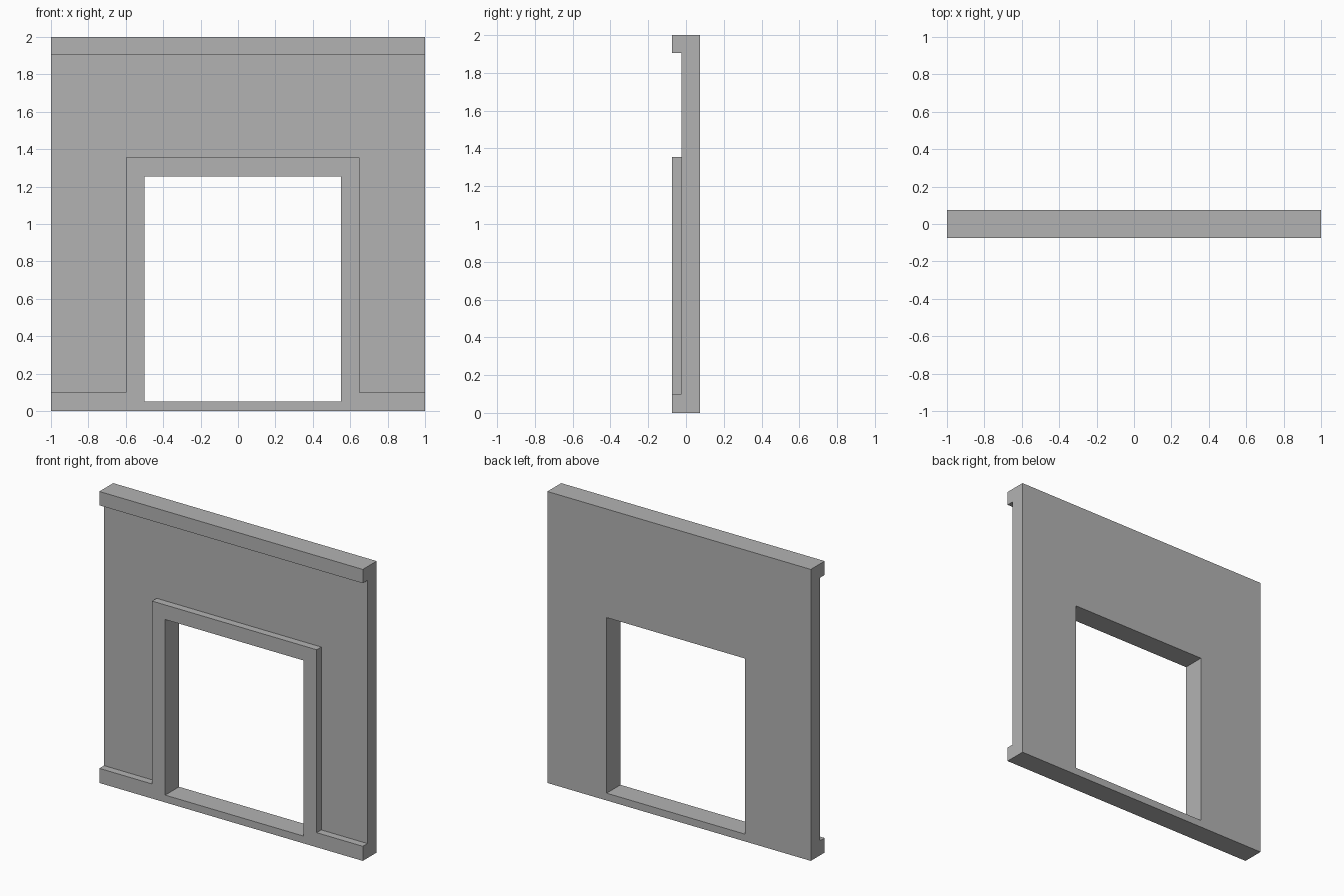
import bpy
import bmesh

if "Cube" in bpy.data.objects:
    bpy.data.objects.remove(bpy.data.objects["Cube"], do_unlink=True)

grey = bpy.data.materials.new("plain_grey")
grey.use_nodes = True
colour = (0.45, 0.45, 0.45, 1.0)
grey.diffuse_color = colour
grey.node_tree.nodes["Principled BSDF"].inputs["Base Color"].default_value = colour

FRONT, FACE, BACK = -0.075, -0.025, 0.075


def prism(name, outline, y0, y1):
    """Extrude an (x, z) outline from y0 to y1."""
    bm = bmesh.new()
    face = bm.faces.new([bm.verts.new((x, y0, z)) for x, z in outline])
    extruded = bmesh.ops.extrude_face_region(bm, geom=[face])["geom"]
    moved = [v for v in extruded if isinstance(v, bmesh.types.BMVert)]
    bmesh.ops.translate(bm, verts=moved, vec=(0, y1 - y0, 0))
    bmesh.ops.recalc_face_normals(bm, faces=bm.faces)
    mesh = bpy.data.meshes.new(name)
    bm.to_mesh(mesh)
    bm.free()
    mesh.materials.append(grey)
    obj = bpy.data.objects.new(name, mesh)
    bpy.context.collection.objects.link(obj)
    return obj


def rectangle(x0, x1, z0, z1):
    return [(x0, z0), (x1, z0), (x1, z1), (x0, z1)]


# Full-depth wall block
wall = prism("doorway_wall", rectangle(-1, 1, 0, 2), FRONT, BACK)

# Doorway through the wall, leaving a low sill
opening = prism("opening_cutter", rectangle(-0.5, 0.55, 0.05, 1.255), -0.3, 0.3)

# Recessed front surface, leaving the cornice, skirting and door surround
recess_outline = [(-1.2, 0.1), (-0.6, 0.1), (-0.6, 1.355), (0.65, 1.355),
                  (0.65, 0.1), (1.2, 0.1), (1.2, 1.905), (-1.2, 1.905)]
recess = prism("recess_cutter", recess_outline, -0.3, FACE)

for cutter in (opening, recess):
    cutter.hide_render = True
    cut = wall.modifiers.new(cutter.name, "BOOLEAN")
    cut.operation = "DIFFERENCE"
    cut.solver = "EXACT"
    cut.object = cutter

# Bake the cuts and discard the cutters
depsgraph = bpy.context.evaluated_depsgraph_get()
finished = bpy.data.meshes.new_from_object(wall.evaluated_get(depsgraph))
wall.modifiers.clear()
wall.data = finished
for cutter in (opening, recess):
    bpy.data.objects.remove(cutter, do_unlink=True)
